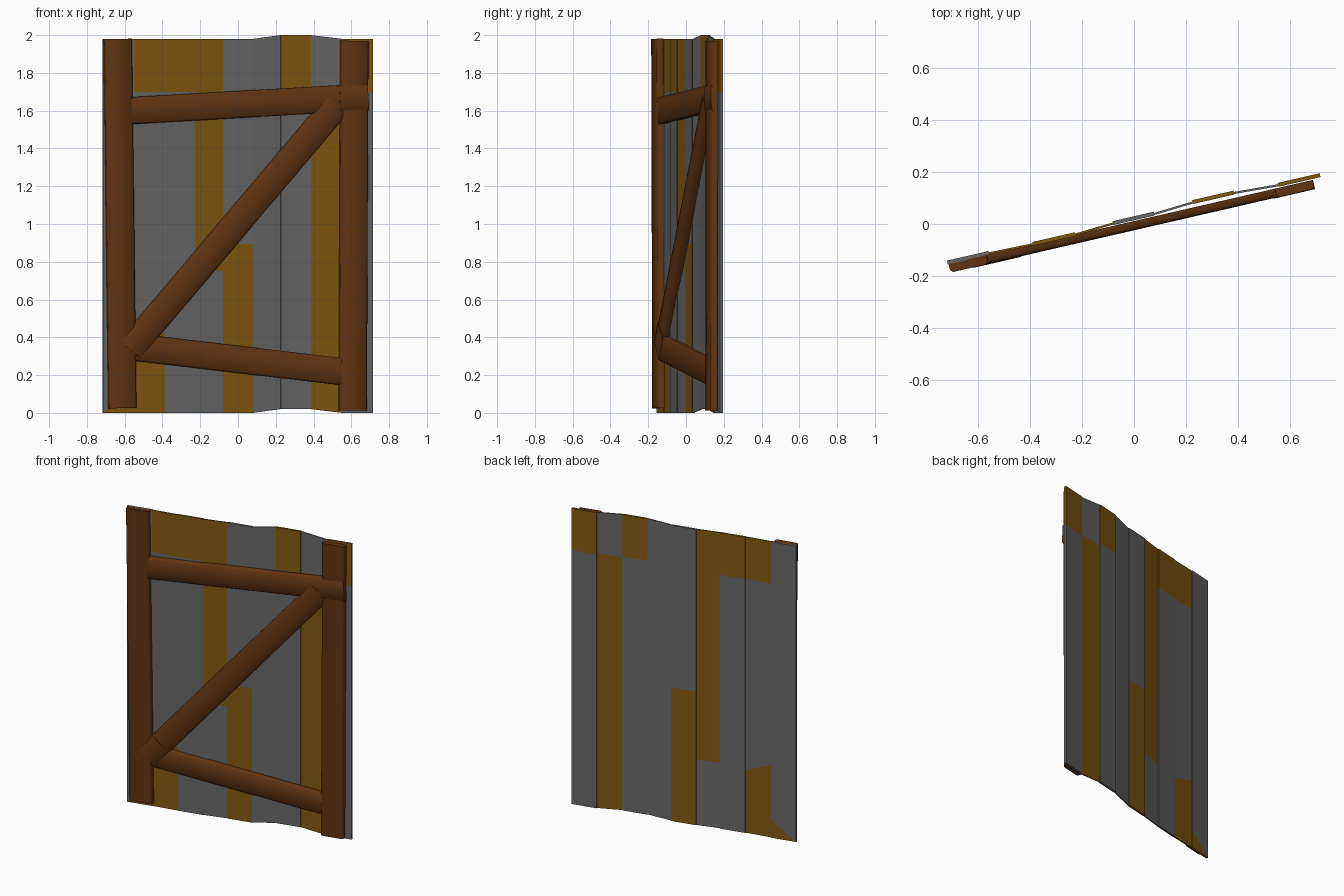
import bpy, bmesh, math
from mathutils import Vector, Matrix

if "Cube" in bpy.data.objects:
    bpy.data.objects.remove(bpy.data.objects["Cube"])

ANG = math.atan(0.23)          # whole panel is turned slightly about z
TURN = Matrix.Rotation(ANG, 4, 'Z')
C = math.cos(ANG)


def material(name, col):
    m = bpy.data.materials.new(name)
    m.diffuse_color = (*col, 1)
    m.use_nodes = True
    m.node_tree.nodes["Principled BSDF"].inputs["Base Color"].default_value = m.diffuse_color
    return m


GREY = material("grey metal", (0.135, 0.135, 0.135))
RUST = material("ochre rust", (0.22, 0.098, 0.005))
WOOD = material("brown wood", (0.12, 0.034, 0.006))


def finish(name, bm, mats):
    bmesh.ops.recalc_face_normals(bm, faces=bm.faces)
    bm.transform(TURN)
    me = bpy.data.meshes.new(name)
    bm.to_mesh(me)
    bm.free()
    for m in mats:
        me.materials.append(m)
    ob = bpy.data.objects.new(name, me)
    bpy.context.collection.objects.link(ob)
    return ob


def sheet_strip(name, x0, x1, back0, back1, thick, lift0, lift1, cuts, cols, front=None):
    """Upright strip; cuts are (left z, right z) lines, cols go from bottom to top."""
    u0, u1 = x0 / C + 0.005, x1 / C + 0.005
    bm = bmesh.new()
    bmesh.ops.create_cube(bm, size=1)
    for v in bm.verts:
        right, rear, up = v.co.x > 0, v.co.y > 0, v.co.z > 0
        b = back1 if right else back0
        v.co = (u1 if right else u0, b if rear else b - thick,
                (1.98 if up else 0) + (lift1 if right else lift0))
    for zl, zr in cuts:
        bmesh.ops.bisect_plane(bm, geom=bm.verts[:] + bm.edges[:] + bm.faces[:], dist=1e-5,
                               plane_co=(u0, 0, zl), plane_no=(zl - zr, 0, u1 - u0))
    bmesh.ops.recalc_face_normals(bm, faces=bm.faces)
    for f in bm.faces:
        c = f.calc_center_median()
        t = (c.x - u0) / (u1 - u0)
        band = sum(c.z > zl + (zr - zl) * t for zl, zr in cuts)
        use = front if front and f.normal.y < -0.5 else cols
        f.material_index = use[band]
    finish(name, bm, [GREY, RUST])


# corrugated sheet: raised ribs alternate with thin webs
EDGE = [-0.717, -0.557, -0.39, -0.228, -0.08, 0.078, 0.227, 0.386, 0.553, 0.714]
RIB_BACK = [0.024, 0.020, 0.029, 0.039, 0.030]
PAINT = [
    ([(0, 0.12)][::-1], [1, 0], None),
    ([(0.48, 0.42), (1.70, 1.70)], [1, 0, 1], None),
    ([(1.70, 1.70)], [0, 1], None),
    ([(0.44, 0.44), (0.75, 0.75)], [0, 1, 1], [0, 0, 1]),
    ([(0.895, 0.895)], [1, 0], None),
    ([], [0], None),
    ([(1.72, 1.72)], [0, 1], None),
    ([(1.71, 1.71)], [1, 0], None),
    ([(1.70, 1.70)], [0, 1], None),
]
for i, (cuts, cols, front) in enumerate(PAINT):
    lift = 0.02 if i == 6 else 0
    if i % 2 == 0:
        b = RIB_BACK[i // 2]
        sheet_strip(f"sheet_rib_{i // 2 + 1}", EDGE[i], EDGE[i + 1], b, b, 0.015,
                    lift, lift, cuts, cols, front)
    else:
        sheet_strip(f"sheet_web_{i // 2 + 1}", EDGE[i], EDGE[i + 1],
                    RIB_BACK[i // 2] - 0.005, RIB_BACK[i // 2 + 1] - 0.005, 0.008,
                    0.02 if i == 7 else 0, 0.02 if i == 5 else 0, cuts, cols, front)


def beam(name, a, b, width, front, back=0.011, ch=0.01):
    """Chamfered plank between two (x, z) points on the front of the sheet."""
    pa, pb = (Vector((x / C - 0.005, 0, z)) for x, z in (a, b))
    side = Vector((0, 1, 0)).cross((pb - pa).normalized())
    h = width / 2
    prof = [(-h, back), (-h, front + ch), (-h + ch, front),
            (h - ch, front), (h, front + ch), (h, back)]
    bm = bmesh.new()
    ring = [bm.verts.new(pa + side * s + Vector((0, d, 0))) for s, d in prof]
    face = bm.faces.new(ring)
    ext = bmesh.ops.extrude_face_region(bm, geom=[face], use_keep_orig=True)
    bmesh.ops.translate(bm, vec=pb - pa,
                        verts=[g for g in ext["geom"] if isinstance(g, bmesh.types.BMVert)])
    ob = finish(name, bm, [WOOD])
    bpy.ops.object.select_all(action='DESELECT')
    ob.select_set(True)
    bpy.context.view_layer.objects.active = ob
    bpy.ops.object.shade_smooth_by_angle(angle=math.radians(50))


# wooden frame
beam("left_post", (-0.608, 0.025), (-0.632, 1.98), 0.148, -0.024)
beam("right_post", (0.612, 0.012), (0.62, 1.97), 0.148, -0.024)
beam("top_rail", (-0.61, 1.597), (0.69, 1.672), 0.143, -0.022)
beam("top_rail_lap", (0.54, 1.663), (0.69, 1.672), 0.143, -0.0255)
beam("bottom_rail", (-0.58, 0.352), (0.60, 0.213), 0.143, -0.021)
beam("diagonal_brace", (-0.57, 0.335), (0.53, 1.633), 0.146, -0.0235)
beam("diagonal_brace_lap", (-0.57, 0.335), (-0.48, 0.441), 0.146, -0.0258)
